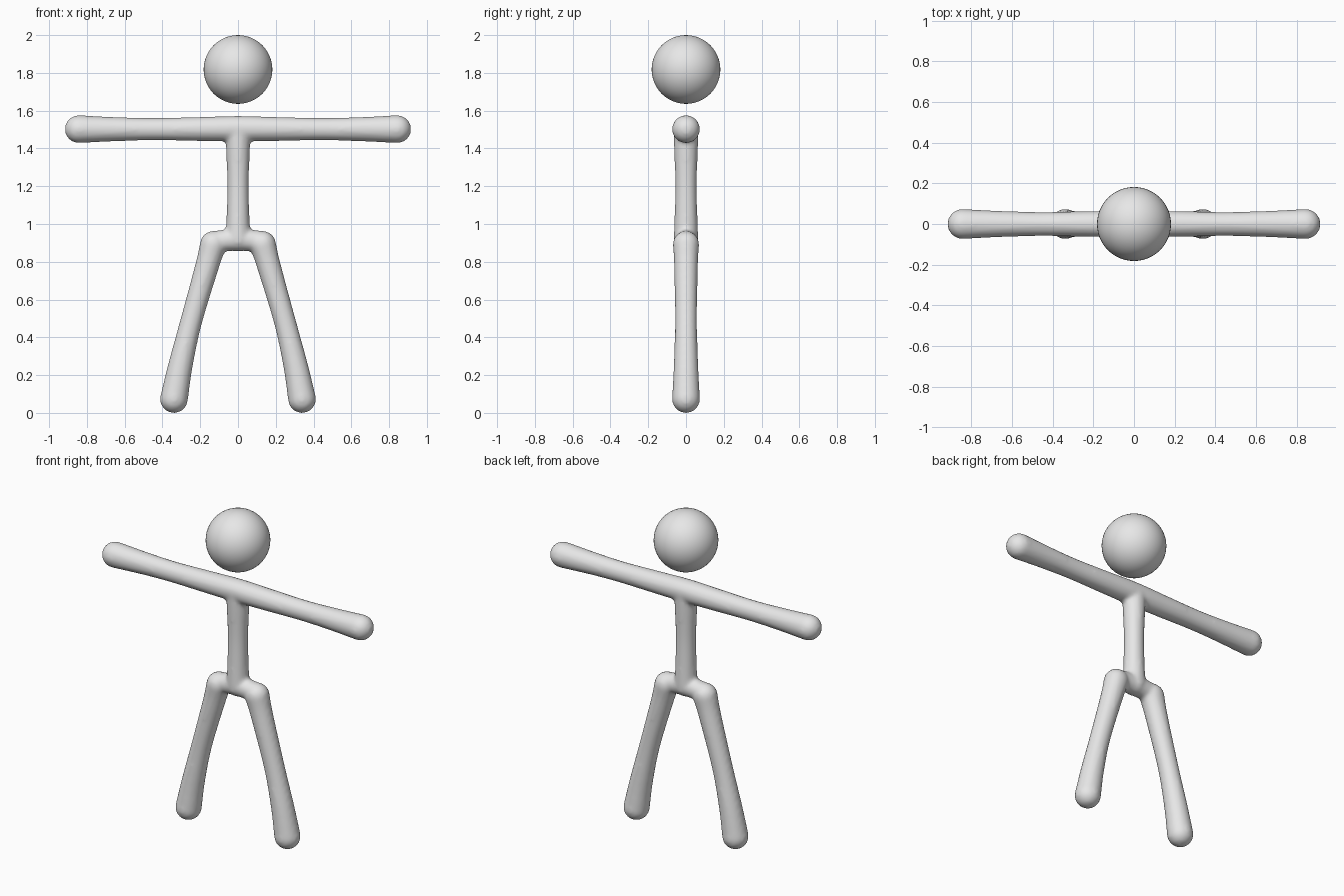
import bpy, bmesh, math
from mathutils import Vector

if "Cube" in bpy.data.objects:
    bpy.data.objects.remove(bpy.data.objects["Cube"])

grey = bpy.data.materials.new("light_grey")
grey.diffuse_color = (0.8, 0.8, 0.8, 1)
grey.use_nodes = True
grey.node_tree.nodes["Principled BSDF"].inputs["Base Color"].default_value = grey.diffuse_color
SIDES = 32
GROW = 0.003  # offsets the slight shrink from smoothing


def smooth(t, p0, p1, p2, p3):
    return 0.5 * (2 * p1 + (p2 - p0) * t + (2 * p0 - 5 * p1 + 4 * p2 - p3) * t * t
                  + (3 * p1 - p0 - 3 * p2 + p3) * t ** 3)


def tube(bm, points):
    """Round-ended limb in the XZ plane through (x, z, radius) points."""
    pts = [Vector(p) for p in points]
    ext = [2 * pts[0] - pts[1]] + pts + [2 * pts[-1] - pts[-2]]
    path = [smooth(k / 8, *ext[i:i + 4]) for i in range(len(pts) - 1) for k in range(8)]
    path.append(pts[-1])
    rows = []
    for i, p in enumerate(path):
        d = path[min(i + 1, len(path) - 1)] - path[max(i - 1, 0)]
        d = Vector((d.x, 0, d.y)).normalized()
        rows.append((Vector((p.x, 0, p.y)), d, p.z + GROW))

    def cap(row, sign):
        c, d, r = row
        return [(c + d * sign * r * math.sin(a), d, r * math.cos(a))
                for a in (math.radians(10 * k) for k in range(1, 9))]

    rows = cap(rows[0], -1)[::-1] + rows + cap(rows[-1], 1)
    rings = []
    for c, d, r in rows:
        side = Vector((d.z, 0, -d.x))
        rings.append([bm.verts.new(c + r * (side * math.cos(a) + Vector((0, 1, 0)) * math.sin(a)))
                      for a in (2 * math.pi * k / SIDES for k in range(SIDES))])
    faces = [bm.faces.new(rings[0]), bm.faces.new(rings[-1])]
    for a, b in zip(rings, rings[1:]):
        for k in range(SIDES):
            n = (k + 1) % SIDES
            faces.append(bm.faces.new((a[k], a[n], b[n], b[k])))
    bmesh.ops.recalc_face_normals(bm, faces=faces)


bm = bmesh.new()
# arms
half = [(0.22, 1.503, 0.060), (0.45, 1.502, 0.056), (0.65, 1.502, 0.061), (0.843, 1.502, 0.071)]
tube(bm, [(-x, z, r) for x, z, r in half[::-1]] + [(0, 1.505, 0.064)] + half)
# torso
tube(bm, [(0, 1.49, 0.063), (0, 1.40, 0.060), (0, 1.22, 0.054), (0, 1.05, 0.057), (0, 0.92, 0.062)])
# hip bar
tube(bm, [(-0.12, 0.91, 0.052), (0, 0.915, 0.055), (0.12, 0.91, 0.052)])
# legs
for s in (-1, 1):
    tube(bm, [(s * x, z, r) for x, z, r in (
        (0.131, 0.893, 0.067), (0.163, 0.78, 0.060), (0.249, 0.48, 0.055),
        (0.305, 0.25, 0.062), (0.339, 0.073, 0.071))])
me = bpy.data.meshes.new("body")
bm.to_mesh(me)
bm.free()
body = bpy.data.objects.new("body", me)
bpy.context.collection.objects.link(body)
me.materials.append(grey)

# blend the limbs into one soft skin
rm = body.modifiers.new("merge", 'REMESH')
rm.mode = 'VOXEL'
rm.voxel_size = 0.012
rm.use_smooth_shade = True
sm = body.modifiers.new("soften", 'SMOOTH')
sm.factor = 0.5
sm.iterations = 6

# floating head
bpy.ops.mesh.primitive_uv_sphere_add(segments=48, ring_count=24, radius=0.182, location=(0, 0, 1.818))
head = bpy.context.object
head.name = "head"
head.data.materials.append(grey)
bpy.ops.object.shade_smooth()
